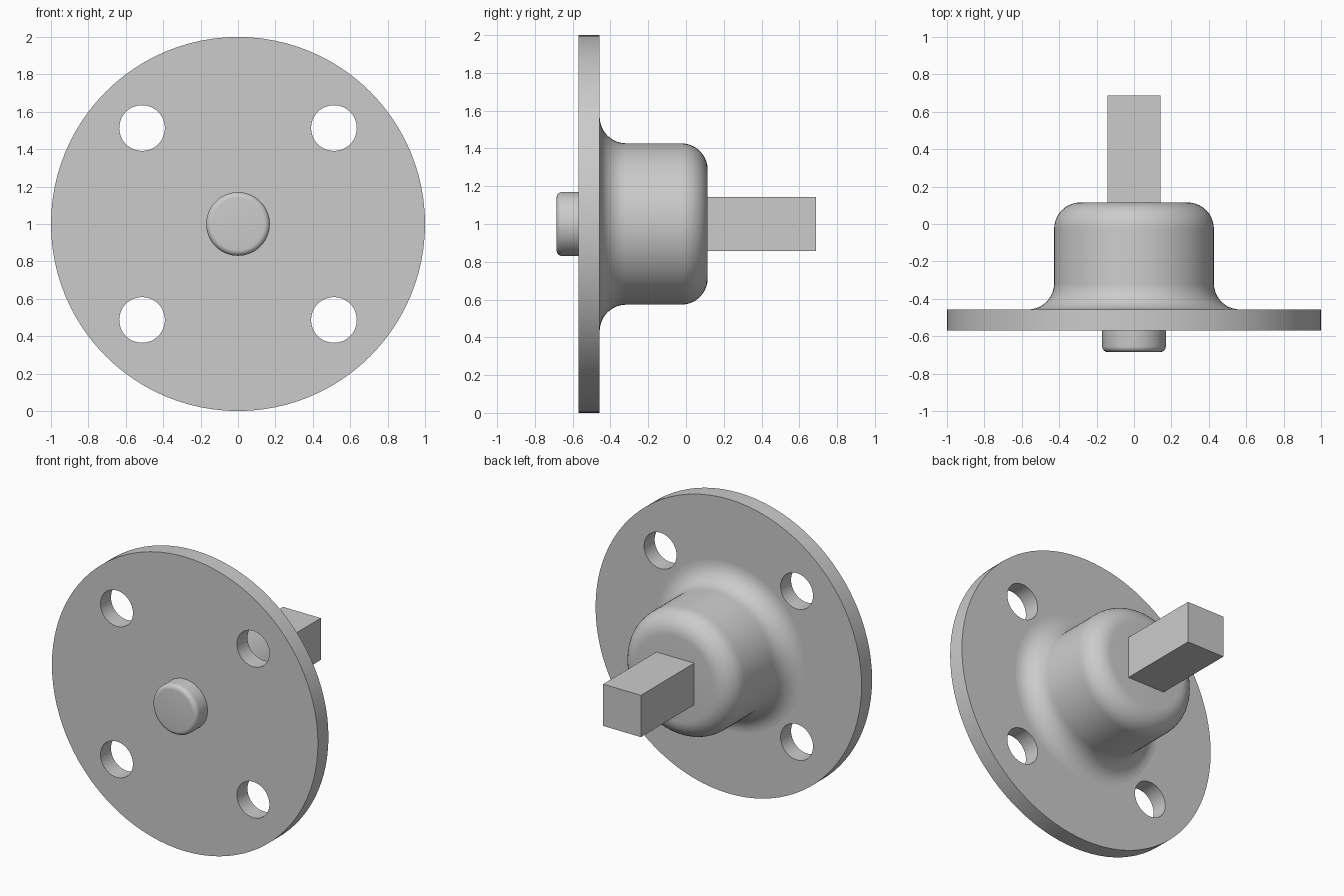
import bpy
import bmesh
from math import sin, cos, pi, radians
from mathutils import Matrix, Vector

if "Cube" in bpy.data.objects:
    bpy.data.objects.remove(bpy.data.objects["Cube"])

GREY = (0.6, 0.6, 0.6, 1)
metal = bpy.data.materials.new("grey_metal")
metal.use_nodes = True
metal.diffuse_color = GREY
metal.node_tree.nodes["Principled BSDF"].inputs["Base Color"].default_value = GREY

CENTRE = 1.0                       # height of the common axis
FRONT, BACK = -0.57, -0.457        # flange faces


def finish(name, bm, smooth=True):
    bmesh.ops.recalc_face_normals(bm, faces=bm.faces)
    mesh = bpy.data.meshes.new(name)
    bm.to_mesh(mesh)
    bm.free()
    mesh.materials.append(metal)
    obj = bpy.data.objects.new(name, mesh)
    bpy.context.collection.objects.link(obj)
    if smooth:
        activate(obj)
        bpy.ops.object.shade_smooth_by_angle(angle=radians(30))
    return obj


def activate(obj):
    bpy.ops.object.select_all(action='DESELECT')
    obj.select_set(True)
    bpy.context.view_layer.objects.active = obj


def arc(r, y, radius, start, end, steps=10):
    """Rounded corner of a (radius, y) profile."""
    angles = [radians(start + (end - start) * i / steps) for i in range(steps + 1)]
    return [(r + radius * cos(a), y + radius * sin(a)) for a in angles]


def lathe(name, profile, segments, x=0, z=CENTRE, smooth=True):
    """Solid turned about an axis along y, capped at both ends."""
    bm = bmesh.new()
    rings = []
    for r, y in profile:
        turn = [2 * pi * i / segments for i in range(segments)]
        rings.append([bm.verts.new((x + r * cos(a), y, z + r * sin(a))) for a in turn])
    for a, b in zip(rings, rings[1:]):
        for i in range(segments):
            j = (i + 1) % segments
            bm.faces.new((a[i], a[j], b[j], b[i]))
    bm.faces.new(rings[0])
    bm.faces.new(rings[-1])
    return finish(name, bm, smooth)


# Mounting flange with four bolt holes
flange = lathe("mounting_flange", [(1, FRONT), (1, BACK)], 96, smooth=False)
for sx in (-1, 1):
    for sz in (-1, 1):
        cutter = lathe("hole_cutter", [(0.122, FRONT - 0.1), (0.122, BACK + 0.1)],
                       48, 0.513 * sx, CENTRE + 0.513 * sz, False)
        cutter.hide_render = True
        cut = flange.modifiers.new("bolt_hole", 'BOOLEAN')
        cut.operation = 'DIFFERENCE'
        cut.solver = 'EXACT'
        cut.object = cutter
        activate(flange)
        bpy.ops.object.modifier_apply(modifier=cut.name)
        bpy.data.objects.remove(cutter)
activate(flange)
bpy.ops.object.shade_smooth_by_angle(angle=radians(30))

# Hub: flared root fillet and rounded end
HUB, ROUND, END = 0.427, 0.14, 0.115
root = arc(HUB + ROUND, BACK + ROUND, ROUND, 270, 180)
rim = arc(HUB - ROUND, END - ROUND, ROUND, 0, 90)
lathe("hub", [(HUB + ROUND, BACK - 0.04)] + root + rim, 64)

# Front button with a softened edge
edge = arc(0.17 - 0.03, -0.685 + 0.03, 0.03, 0, -90, 6)
lathe("front_button", [(0.17, FRONT + 0.04)] + edge, 64)

# Square drive shaft
bm = bmesh.new()
start, tip, side = END - 0.05, 0.687, 0.284
place = Matrix.LocRotScale(Vector((0, (start + tip) / 2, CENTRE)), None,
                           Vector((side, tip - start, side)))
bmesh.ops.create_cube(bm, size=1, matrix=place)
finish("square_shaft", bm, False)
